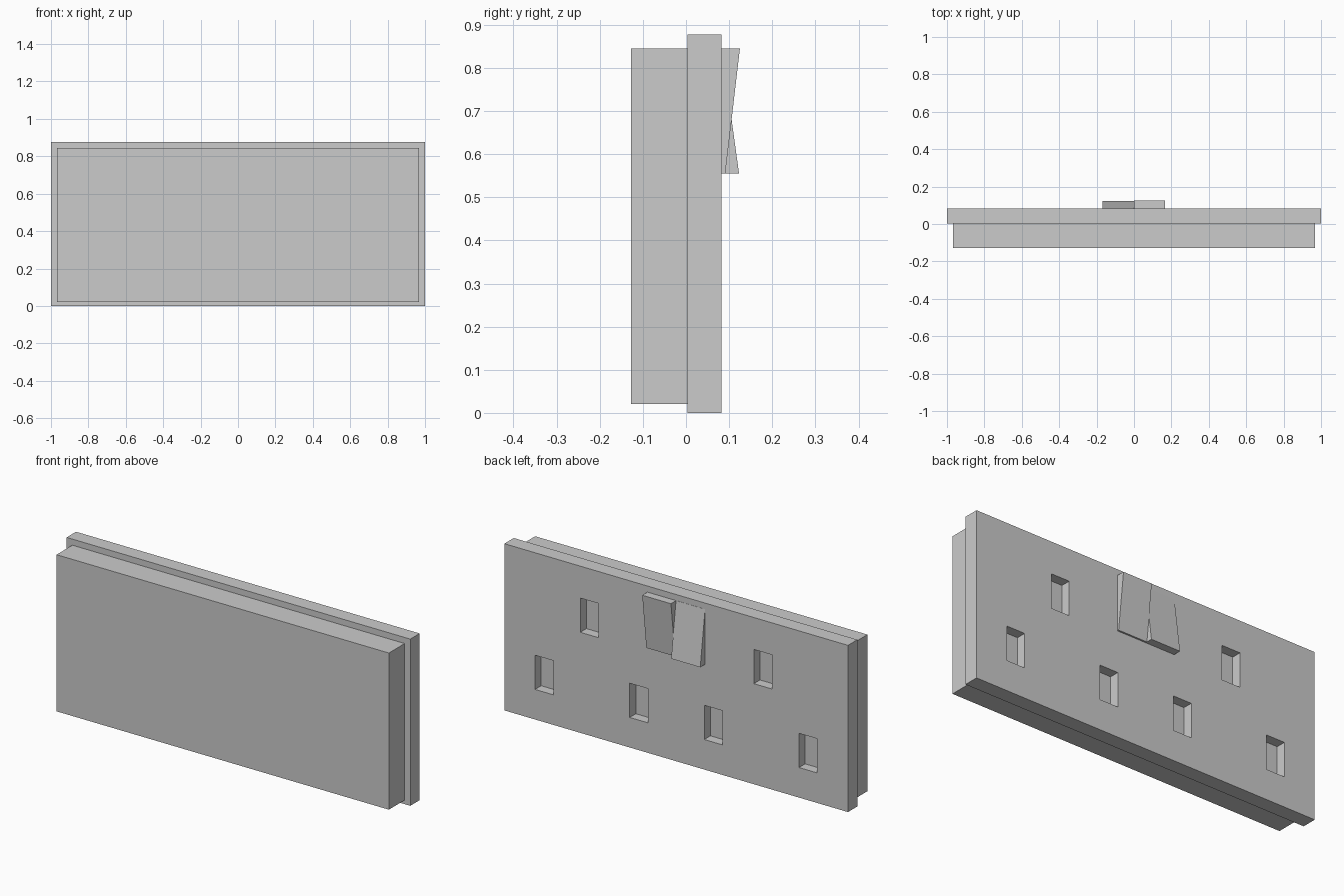
import bpy, bmesh
from mathutils import Matrix, Vector

if "Cube" in bpy.data.objects:
    bpy.data.objects.remove(bpy.data.objects["Cube"])


def add_box(bm, lo, hi):
    lo, hi = Vector(lo), Vector(hi)
    m = Matrix.Translation((lo + hi) / 2) @ Matrix.Diagonal((*(hi - lo), 1))
    bmesh.ops.create_cube(bm, size=1, matrix=m)


def finish(name, bm):
    bmesh.ops.recalc_face_normals(bm, faces=bm.faces)
    me = bpy.data.meshes.new(name)
    bm.to_mesh(me)
    bm.free()
    ob = bpy.data.objects.new(name, me)
    bpy.context.collection.objects.link(ob)
    return ob


def box(name, lo, hi):
    bm = bmesh.new()
    add_box(bm, lo, hi)
    return finish(name, bm)


def rocker(name, x0, x1, y_bottom, y_top):
    # side profile in y/z, extruded along x
    bm = bmesh.new()
    prof = [(FACE, 0.555), (y_bottom, 0.555), (y_top, 0.845), (FACE, 0.845)]
    f = bm.faces.new([bm.verts.new((x0, y - (0.01 if y == FACE else 0), z)) for y, z in prof])
    ext = bmesh.ops.extrude_face_region(bm, geom=[f])
    verts = [v for v in ext["geom"] if isinstance(v, bmesh.types.BMVert)]
    bmesh.ops.translate(bm, verts=verts, vec=(x1 - x0, 0, 0))
    return finish(name, bm)


FACE = 0.082   # y of the faceplate surface
JOIN = 0.004   # y where faceplate meets the back box

# wall box behind the plate
box("back_box", (-0.967, -0.127, 0.021), (0.967, JOIN, 0.845))

# faceplate with six pin holes
plate = box("faceplate", (-1, JOIN, 0), (1, FACE, 0.877))
bm = bmesh.new()
for side in (-1, 1):
    for cx, cz in ((0.505, 0.619), (0.768, 0.248), (0.217, 0.248)):
        x = side * cx
        add_box(bm, (x - 0.053, 0.031, cz - 0.09), (x + 0.053, 0.2, cz + 0.09))
cutter = finish("pin_hole_cutter", bm)
cutter.hide_render = True
cutter.display_type = 'WIRE'
mod = plate.modifiers.new("pin_holes", 'BOOLEAN')
mod.operation = 'DIFFERENCE'
mod.solver = 'EXACT'
mod.object = cutter
bpy.context.view_layer.objects.active = plate
bpy.ops.object.modifier_apply(modifier=mod.name)
bpy.data.objects.remove(cutter)

# two rocker switches tilted opposite ways
rocker("switch_off", 0.0, 0.167, 0.091, 0.125)
rocker("switch_on", -0.169, 0.0, 0.123, 0.083)
